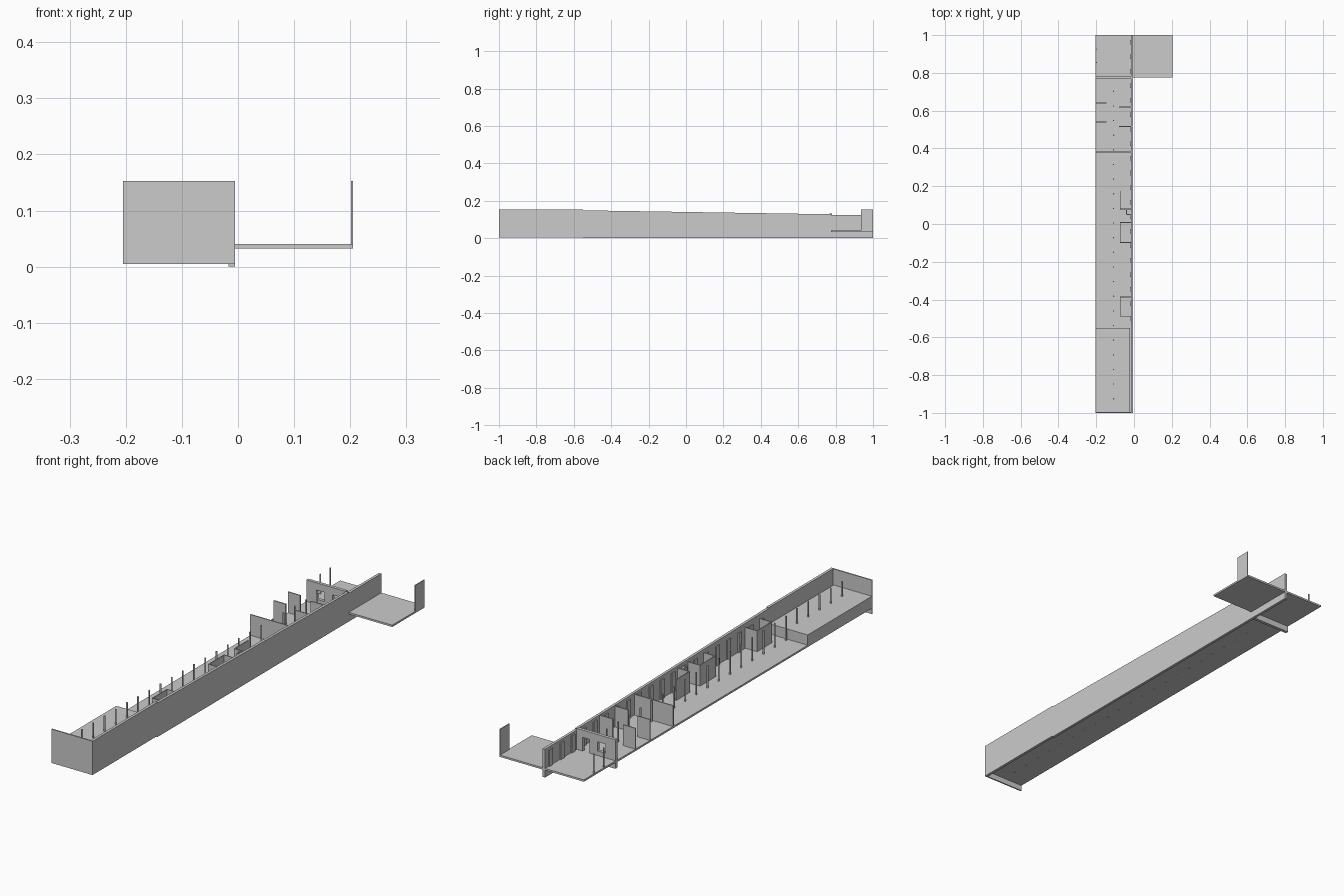
import bpy, bmesh

if "Cube" in bpy.data.objects:
    bpy.data.objects.remove(bpy.data.objects["Cube"])


def box(name, x0, x1, y0, y1, z0, z1):
    bm = bmesh.new()
    bmesh.ops.create_cube(bm, size=1)
    for v in bm.verts:
        v.co = ((x0 + x1) / 2 + v.co.x * (x1 - x0),
                (y0 + y1) / 2 + v.co.y * (y1 - y0),
                (z0 + z1) / 2 + v.co.z * (z1 - z0))
    return finish(name, bm)


def finish(name, bm):
    bmesh.ops.recalc_face_normals(bm, faces=bm.faces)
    me = bpy.data.meshes.new(name)
    bm.to_mesh(me)
    bm.free()
    ob = bpy.data.objects.new(name, me)
    bpy.context.collection.objects.link(ob)
    return ob


def prism(name, profile, x0, x1):
    """Extrude a (y, z) profile along x."""
    bm = bmesh.new()
    face = bm.faces.new([bm.verts.new((x0, y, z)) for y, z in profile])
    ext = bmesh.ops.extrude_face_region(bm, geom=[face])
    verts = [g for g in ext["geom"] if isinstance(g, bmesh.types.BMVert)]
    bmesh.ops.translate(bm, verts=verts, vec=(x1 - x0, 0, 0))
    return finish(name, bm)


def post(name, x, y, z0, z1, r=0.0035):
    bm = bmesh.new()
    bmesh.ops.create_cone(bm, cap_ends=True, segments=12, radius1=r, radius2=r, depth=z1 - z0)
    bmesh.ops.translate(bm, verts=bm.verts, vec=(x, y, (z0 + z1) / 2))
    return finish(name, bm)


def roof(y):
    """Height of the sloping wall top at y."""
    return 0.153 if y < -0.55 else 0.149 - (y + 0.55) * 0.0165


L, R, T = -0.205, -0.017, 0.005   # left edge, inner face of long wall, partition thickness
FLOOR = 0.038

# floors
box("main_floor", L, R, -1, 0.775, 0.03, FLOOR)
box("raised_floor", L, -0.02, -0.995, -0.55, 0.03, 0.083)
box("end_platform", L, 0.205, 0.775, 1, 0.032, 0.04)

# outer walls
prism("long_wall", [(-1, 0.005), (-0.55, 0.005), (-0.55, 0), (1, 0), (1, 0.124),
                    (0.775, 0.124), (0.775, 0.128), (-0.55, 0.149), (-0.55, 0.153), (-1, 0.153)],
      R, -0.005)
box("front_wall", L, -0.005, -1, -0.994, 0.005, 0.153)
box("side_panel", 0.201, 0.205, 0.935, 1, 0.04, 0.153)

# end wall with a doorway and a window, built from piers and lintels
for i, (x0, x1, z0, z1) in enumerate([
        (L, -0.157, 0.005, 0.132), (-0.157, -0.117, 0.005, 0.06), (-0.157, -0.117, 0.1, 0.132),
        (-0.117, -0.08, 0.005, 0.132), (-0.08, -0.045, 0.005, FLOOR), (-0.08, -0.045, 0.1, 0.132),
        (-0.045, R, 0.005, 0.132)]):
    box(f"end_wall_{i}", x0, x1, 0.767, 0.781, z0, z1)

# cross partitions
for i, (x0, x1, y) in enumerate([(L, -0.145, 0.64), (L, -0.145, 0.54), (-0.08, R, 0.62),
                                 (-0.08, R, 0.515), (L, R, 0.38), (-0.073, R, 0.08),
                                 (-0.04, R, 0.05)]):
    box(f"partition_{i}", x0, x1, y - T / 2, y + T / 2, FLOOR, 0.129)
box("partition_return", -0.075, -0.071, 0.078, 0.175, FLOOR, 0.129)
box("partition_link", -0.042, -0.038, 0.05, 0.08, FLOOR, 0.129)

# open-topped side rooms against the long wall
for i, (y0, y1) in enumerate([(-0.1, 0.01), (-0.49, -0.385)]):
    box(f"room_{i}_front", -0.075, -0.071, y0, y1, FLOOR, 0.129)
    box(f"room_{i}_side_a", -0.071, R, y0, y0 + 0.004, FLOOR, 0.129)
    box(f"room_{i}_side_b", -0.071, R, y1 - 0.004, y1, FLOOR, 0.129)

# pilasters on the inner face of the long wall
for i in range(20):
    y = -0.5 + i * 0.077
    box(f"pilaster_{i}", -0.022, R, y - 0.012, y + 0.012, FLOOR, min(roof(y), 0.135) - 0.012)

# central row of columns
for i in range(22):
    y = -0.925 + i * 0.0775
    post(f"column_{i}", -0.108, y, 0.028, roof(y) - 0.004)

# edge posts on the end platform
for i, y in enumerate((0.855, 0.925)):
    post(f"edge_post_{i}", -0.2, y, 0.036, 0.125)
